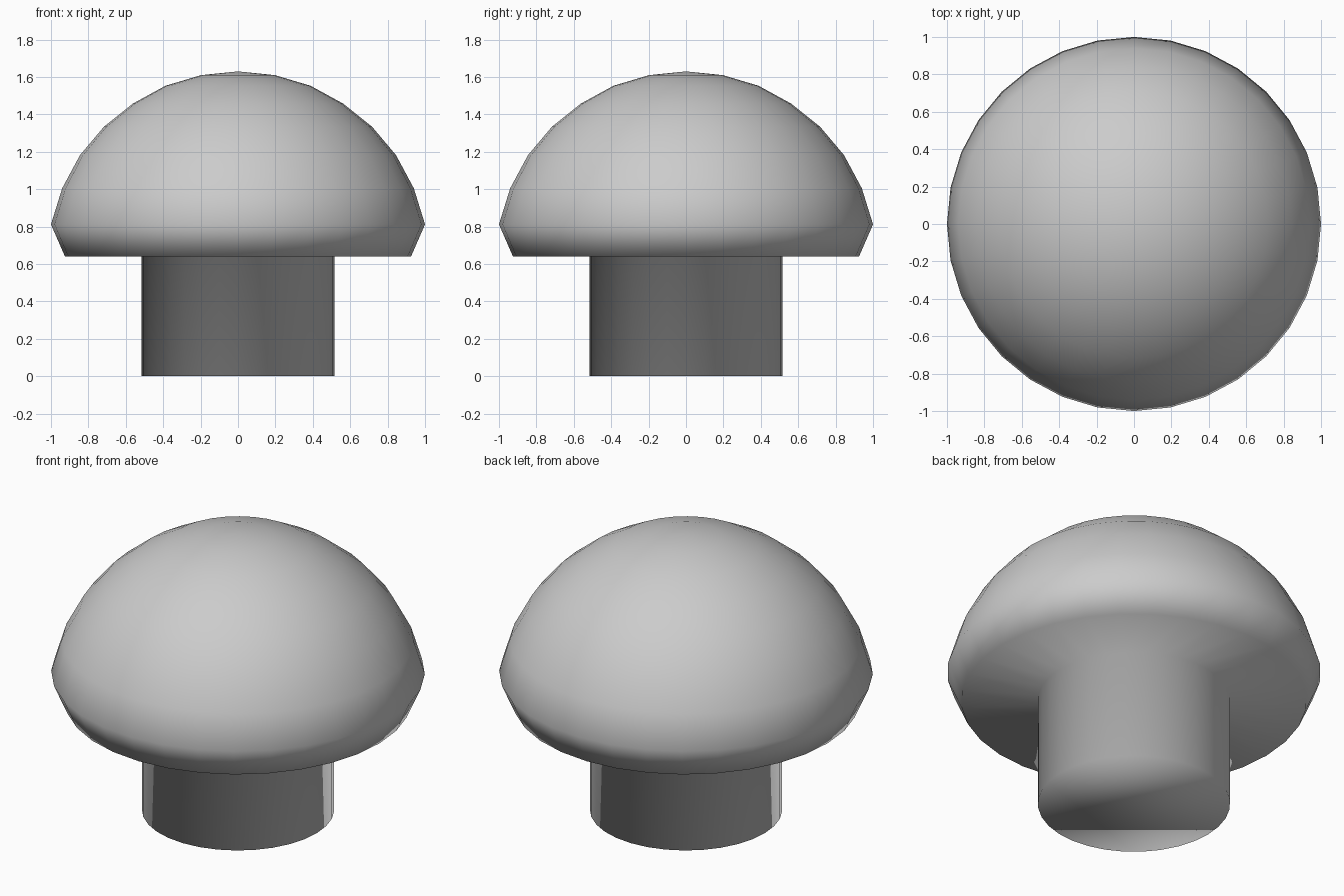
import bpy, bmesh
from math import sin, cos, pi

if "Cube" in bpy.data.objects:
    bpy.data.objects.remove(bpy.data.objects["Cube"])

SIDES = 32

# Half outline (radius, z): stem foot, stem top, cap rim, widest ring, dome rings
profile = [(0.515, 0.0), (0.515, 0.64), (0.925, 0.64), (1.0, 0.812), (0.94, 1.005),
           (0.845, 1.182), (0.717, 1.334), (0.562, 1.458), (0.388, 1.553), (0.197, 1.61)]

bm = bmesh.new()
rings = [[bm.verts.new((r * cos(2 * pi * i / SIDES), r * sin(2 * pi * i / SIDES), z))
          for i in range(SIDES)] for r, z in profile]

# Walls of stem, cap underside and dome
for low, high in zip(rings, rings[1:]):
    for i in range(SIDES):
        j = (i + 1) % SIDES
        bm.faces.new((low[i], low[j], high[j], high[i]))

# Dome tip and stem foot
tip = bm.verts.new((0, 0, 1.63))
for i in range(SIDES):
    bm.faces.new((rings[-1][i], rings[-1][(i + 1) % SIDES], tip))
bm.faces.new(rings[0][::-1])

# The outline is one continuous, fully smooth-shaded surface
for f in bm.faces:
    f.smooth = True

mesh = bpy.data.meshes.new("mushroom_cap_and_stem")
bm.to_mesh(mesh)
bm.free()
obj = bpy.data.objects.new("mushroom_cap_and_stem", mesh)
bpy.context.collection.objects.link(obj)
